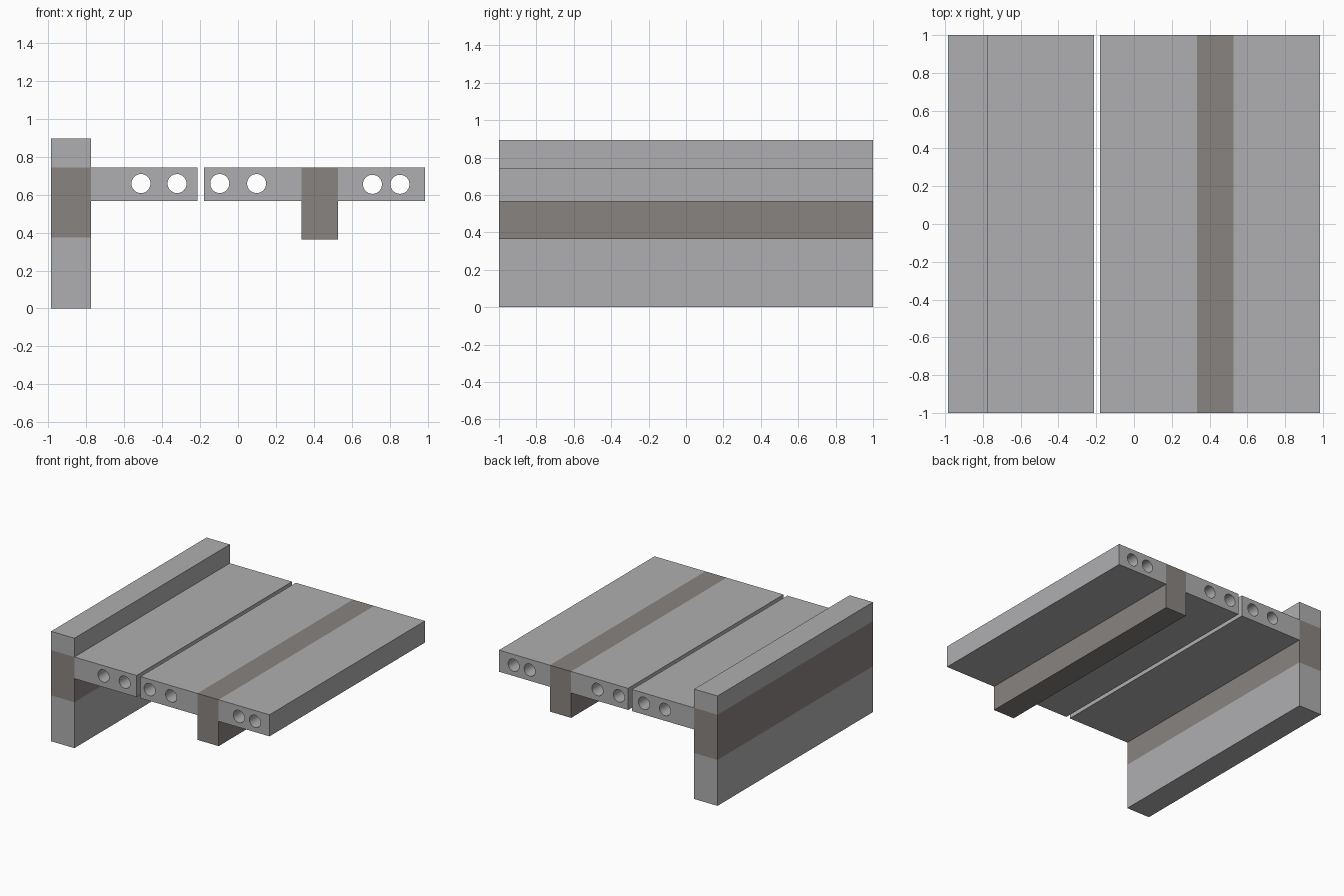
import bpy, bmesh, math
from mathutils import Vector

if "Cube" in bpy.data.objects:
    bpy.data.objects.remove(bpy.data.objects["Cube"])


def material(name, rgb):
    m = bpy.data.materials.new(name)
    m.diffuse_color = (*rgb, 1.0)
    m.use_nodes = True
    m.node_tree.nodes["Principled BSDF"].inputs["Base Color"].default_value = m.diffuse_color
    return m


GREY = material("concrete_grey", (0.43, 0.43, 0.44))
BROWN = material("grout_brown", (0.25, 0.23, 0.22))
Y = 1.0  # half length along y


def extrude_profile(name, x0, x1, z0, z1, mat, holes=(), radius=0.05, sides=48):
    """Rectangle in XZ, with optional round holes, extruded along y."""
    bm = bmesh.new()
    loops = [[(x0, z0), (x1, z0), (x1, z1), (x0, z1)]]
    for cx, cz in holes:
        loops.append([(cx + radius * math.cos(a), cz + radius * math.sin(a))
                      for a in (2 * math.pi * i / sides for i in range(sides))])
    edges = []
    for pts in loops:
        vs = [bm.verts.new((x, -Y, z)) for x, z in pts]
        edges += [bm.edges.new((vs[i], vs[i - 1])) for i in range(len(vs))]
    bmesh.ops.triangle_fill(bm, edges=edges, use_beauty=True, normal=Vector((0, -1, 0)))
    ext = bmesh.ops.extrude_face_region(bm, geom=bm.faces[:], use_keep_orig=True)
    verts = [g for g in ext["geom"] if isinstance(g, bmesh.types.BMVert)]
    bmesh.ops.translate(bm, verts=verts, vec=(0, 2 * Y, 0))
    bmesh.ops.recalc_face_normals(bm, faces=bm.faces[:])
    # smooth only the hole walls
    for f in bm.faces:
        f.smooth = False
        n = f.normal
        if abs(n.y) < 0.5 and len(holes):
            c = f.calc_center_median()
            f.smooth = any(math.hypot(c.x - hx, c.z - hz) < radius * 1.05 for hx, hz in holes)
    for e in bm.edges:
        e.smooth = e.calc_face_angle(0) < math.radians(30)
    me = bpy.data.meshes.new(name)
    bm.to_mesh(me)
    bm.free()
    me.materials.append(mat)
    ob = bpy.data.objects.new(name, me)
    bpy.context.collection.objects.link(ob)
    return ob


ZB, ZT = 0.566, 0.742  # slab underside and top

# side wall: grey with a brown band
extrude_profile("wall_lower", -0.984, -0.774, 0.0, 0.374, GREY)
extrude_profile("wall_band", -0.984, -0.774, 0.374, ZT, BROWN)
extrude_profile("wall_upper", -0.984, -0.774, ZT, 0.895, GREY)

# hollow floor slabs
extrude_profile("left_slab", -0.774, -0.213, ZB, ZT, GREY, [(-0.511, 0.658), (-0.321, 0.658)])
extrude_profile("middle_slab", -0.179, 0.334, ZB, ZT, GREY, [(-0.096, 0.658), (0.098, 0.658)])
extrude_profile("right_slab", 0.526, 0.984, ZB, ZT, GREY, [(0.708, 0.654), (0.853, 0.654)])

# beam between the slabs
extrude_profile("support_beam", 0.334, 0.526, 0.364, ZT, BROWN)
